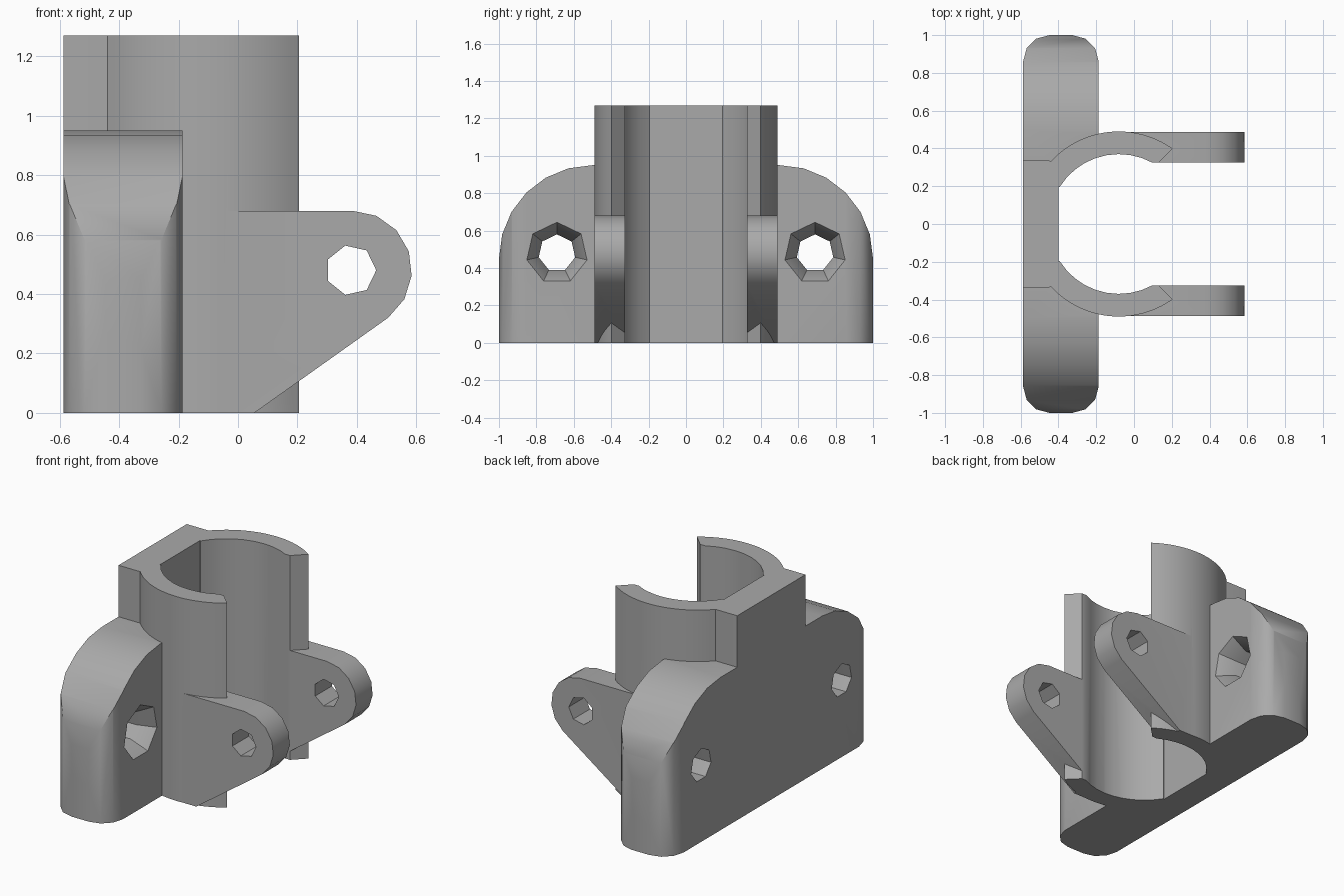
import bpy, bmesh
from math import radians, cos, sin
from mathutils import Vector

if "Cube" in bpy.data.objects:
    bpy.data.objects.remove(bpy.data.objects["Cube"])

HEIGHT = 1.27
BORE_X = -0.08      # axis of the clamp bore
SLOT = 0.325        # half width of the clamp opening

grey = bpy.data.materials.new("plain grey")
grey.use_nodes = True
colour = (0.4, 0.4, 0.4, 1)
grey.diffuse_color = colour
grey.node_tree.nodes["Principled BSDF"].inputs["Base Color"].default_value = colour


def arc(cx, cy, r, start, end, steps):
    angles = [radians(start + (end - start) * i / steps) for i in range(steps + 1)]
    return [(cx + r * cos(a), cy + r * sin(a)) for a in angles]


def mirrored(points):
    """Close a half outline by mirroring it across the second axis value 0."""
    return points + [(x, -y) for x, y in reversed(points)]


def make_object(name, bm):
    bmesh.ops.recalc_face_normals(bm, faces=bm.faces)
    mesh = bpy.data.meshes.new(name)
    bm.to_mesh(mesh)
    bm.free()
    mesh.materials.append(grey)
    obj = bpy.data.objects.new(name, mesh)
    bpy.context.collection.objects.link(obj)
    return obj


def loft(name, rings):
    """Solid through rings of equal point count."""
    bm = bmesh.new()
    loops = [[bm.verts.new(p) for p in ring] for ring in rings]
    n = len(loops[0])
    bm.faces.new(loops[0])
    bm.faces.new(loops[-1])
    for a, b in zip(loops, loops[1:]):
        for i in range(n):
            j = (i + 1) % n
            bm.faces.new((a[i], a[j], b[j], b[i]))
    return make_object(name, bm)


def prism(name, outline, axis, low, high):
    """Extrude an outline along x, y or z."""
    place = {"x": lambda u, v, w: Vector((w, u, v)),
             "y": lambda u, v, w: Vector((u, w, v)),
             "z": lambda u, v, w: Vector((u, v, w))}[axis]
    return loft(name, [[place(u, v, w) for u, v in outline] for w in (low, high)])


def combine(target, tool, operation):
    """Apply a boolean and remove its tool."""
    mod = target.modifiers.new("combine", "BOOLEAN")
    mod.object, mod.operation, mod.solver = tool, operation, "EXACT"
    bpy.context.view_layer.objects.active = target
    bpy.ops.object.modifier_apply(modifier=mod.name)
    bpy.data.objects.remove(tool)


# Clamp body: square back with a round barrel, open at the front
half = [(0.13, SLOT)] + arc(BORE_X, 0, 0.49, 54.5, 137, 20) + [(-0.45, 0.335), (-0.587, 0.335)]
bracket = prism("clamp_bracket", mirrored(half), "z", 0, HEIGHT)

# Mounting flange: rounded in plan and rounded at its top corners
plan = arc(-0.327, 0.86, 0.14, 0, 90, 3) + arc(-0.447, 0.86, 0.14, 90, 180, 3)
flange = prism("flange", mirrored(plan), "z", 0, 1.1)
corner = [(1, 0)] + arc(0.5, 0.45, 0.5, 0, 90, 6)
outline = corner + [(-y, z) for y, z in reversed(corner)]
combine(flange, prism("flange_outline", outline, "x", -0.8, 0.1), "INTERSECT")
combine(bracket, flange, "UNION")

# Hinge ears with a rounded tip and a sloping underside
ear = [(BORE_X, 0), (0.055, 0)] + arc(0.385, 0.48, 0.2, -53, 90, 6) + [(BORE_X, 0.68)]
for side in (-1, 1):
    combine(bracket, prism("ear", ear, "y", side * 0.3, side * 0.488), "UNION")

# Flat-backed bore and front opening
bore = [(0.8, SLOT)] + arc(BORE_X, 0, 0.37, 61.5, 148, 9) + [(-0.4, 0.2)]
combine(bracket, prism("bore", mirrored(bore), "z", -0.1, HEIGHT + 0.1), "DIFFERENCE")

# Pin hole through both ears
pin = arc(0.38, 0.48, 0.085, 0, 360, 7)[:-1]
combine(bracket, prism("pin_hole", pin, "y", -0.6, 0.6), "DIFFERENCE")

# Countersunk screw holes in the flange
for side in (-1, 1):
    rings = []
    for x, r in ((-0.7, 0.1), (-0.287, 0.1), (-0.187, 0.165), (-0.1, 0.165)):
        rings.append([(x, y, z) for y, z in arc(side * 0.69, 0.48, r, 90, 450, 7)[:-1]])
    combine(bracket, loft("screw_hole", rings), "DIFFERENCE")

# Smooth the round walls, keep the edges crisp
bpy.ops.object.select_all(action="DESELECT")
bracket.select_set(True)
bpy.context.view_layer.objects.active = bracket
bpy.ops.object.shade_smooth_by_angle(angle=radians(31))
